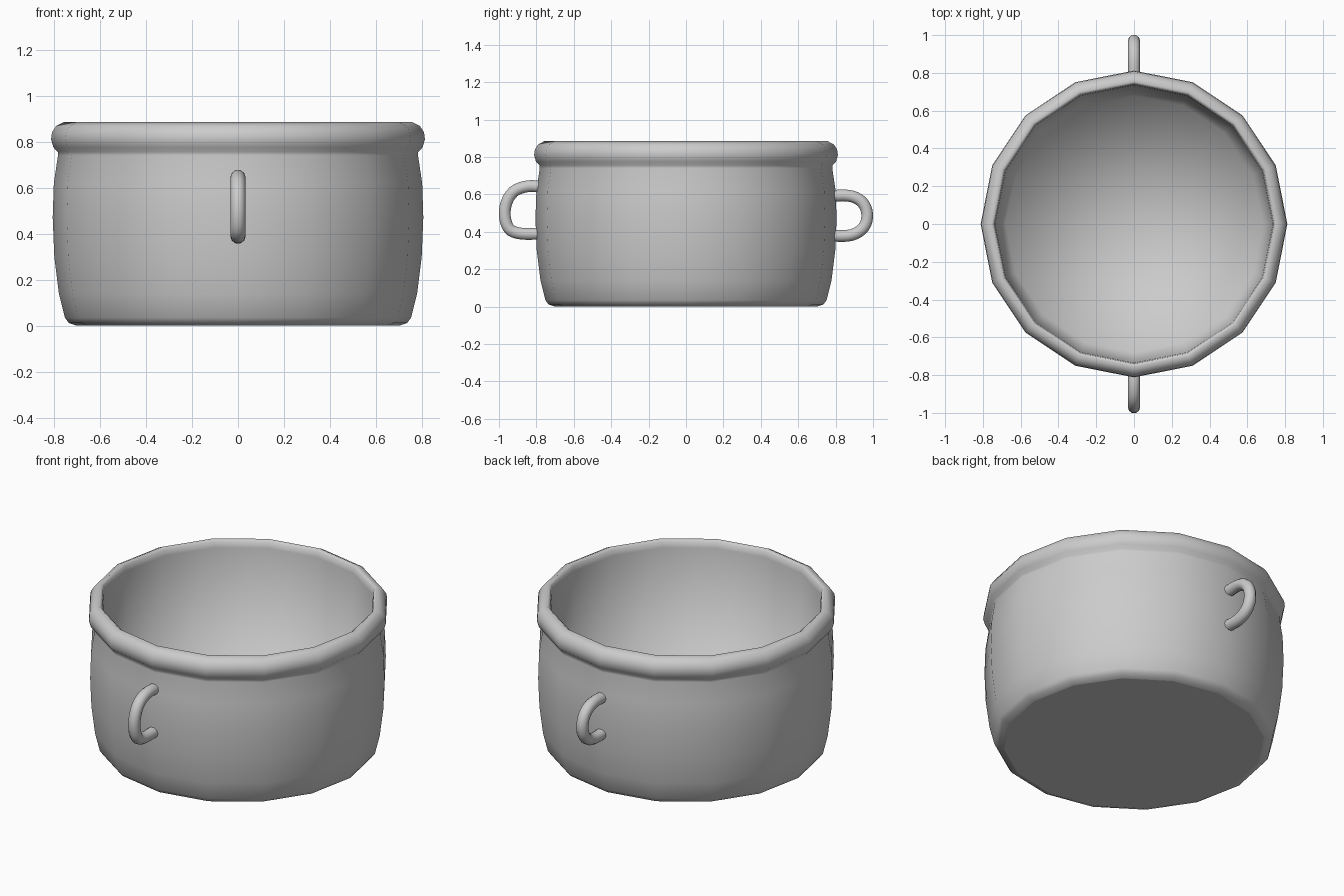
import bpy, bmesh, math
from mathutils import Vector

cube = bpy.data.objects.get("Cube")
if cube:
    bpy.data.objects.remove(cube)

SIDES = 16

metal = bpy.data.materials.new("pot_grey")
metal.use_nodes = True
grey = (0.6, 0.6, 0.6, 1)
metal.diffuse_color = grey
metal.node_tree.nodes["Principled BSDF"].inputs["Base Color"].default_value = grey


def finish(name, bm):
    bmesh.ops.recalc_face_normals(bm, faces=bm.faces)
    for face in bm.faces:
        face.smooth = True
    mesh = bpy.data.meshes.new(name)
    bm.to_mesh(mesh)
    bm.free()
    mesh.materials.append(metal)
    obj = bpy.data.objects.new(name, mesh)
    bpy.context.collection.objects.link(obj)
    return obj


def skin(bm, rings):
    """Join neighbouring vertex rings with quads."""
    for a, b in zip(rings, rings[1:]):
        n = len(a)
        for i in range(n):
            j = (i + 1) % n
            bm.faces.new((a[i], a[j], b[j], b[i]))


def circle(bm, centre, u, v, radius, sides):
    return [bm.verts.new(centre + radius * (math.cos(t) * u + math.sin(t) * v))
            for t in (math.tau * i / sides for i in range(sides))]


X, Y, Z = Vector((1, 0, 0)), Vector((0, 1, 0)), Vector((0, 0, 1))

# Pot: base edge, bulging wall, rolled rim, then the inner wall down to the floor
profile = [(0.70, 0.0), (0.735, 0.012), (0.752, 0.035), (0.778, 0.14),
           (0.798, 0.30), (0.805, 0.47), (0.80, 0.62), (0.782, 0.74),
           (0.783, 0.755), (0.802, 0.775), (0.812, 0.81), (0.808, 0.84),
           (0.79, 0.868), (0.755, 0.886), (0.74, 0.875), (0.735, 0.84),
           (0.68, 0.05)]
bm = bmesh.new()
rings = [circle(bm, Z * z, X, Y, r, SIDES) for r, z in profile]
skin(bm, rings)
bm.faces.new(rings[0])
floor_centre = bm.verts.new((0, 0, 0.04))
for i in range(SIDES):
    bm.faces.new((rings[-1][i], rings[-1][(i + 1) % SIDES], floor_centre))
pot = finish("pot_body", bm)
# Keep the flat underside crisp
for poly in pot.data.polygons:
    if len(poly.vertices) == SIDES:
        poly.use_smooth = False


def handle(name, points, radius=0.033, sides=10):
    """Sweep a round tube along a path in the YZ plane."""
    bm = bmesh.new()
    path = [Vector((0, y, z)) for y, z in points]
    # Round the path by corner cutting
    for _ in range(2):
        cut = [path[0]]
        for a, b in zip(path, path[1:]):
            cut += [a.lerp(b, 0.25), a.lerp(b, 0.75)]
        path = cut + [path[-1]]
    tube = []
    for i, p in enumerate(path):
        along = (path[min(i + 1, len(path) - 1)] - path[max(i - 1, 0)]).normalized()
        tube.append(circle(bm, p, X, along.cross(X), radius, sides))
    skin(bm, tube)
    bm.faces.new(tube[0])
    bm.faces.new(tube[-1])
    return finish(name, bm)


handle("front_handle", [(-0.77, 0.64), (-0.85, 0.648), (-0.935, 0.615), (-0.975, 0.52),
                        (-0.958, 0.42), (-0.90, 0.388), (-0.77, 0.39)])
handle("back_handle", [(0.77, 0.592), (0.88, 0.597), (0.95, 0.56), (0.975, 0.485),
                       (0.95, 0.415), (0.88, 0.376), (0.77, 0.38)])
